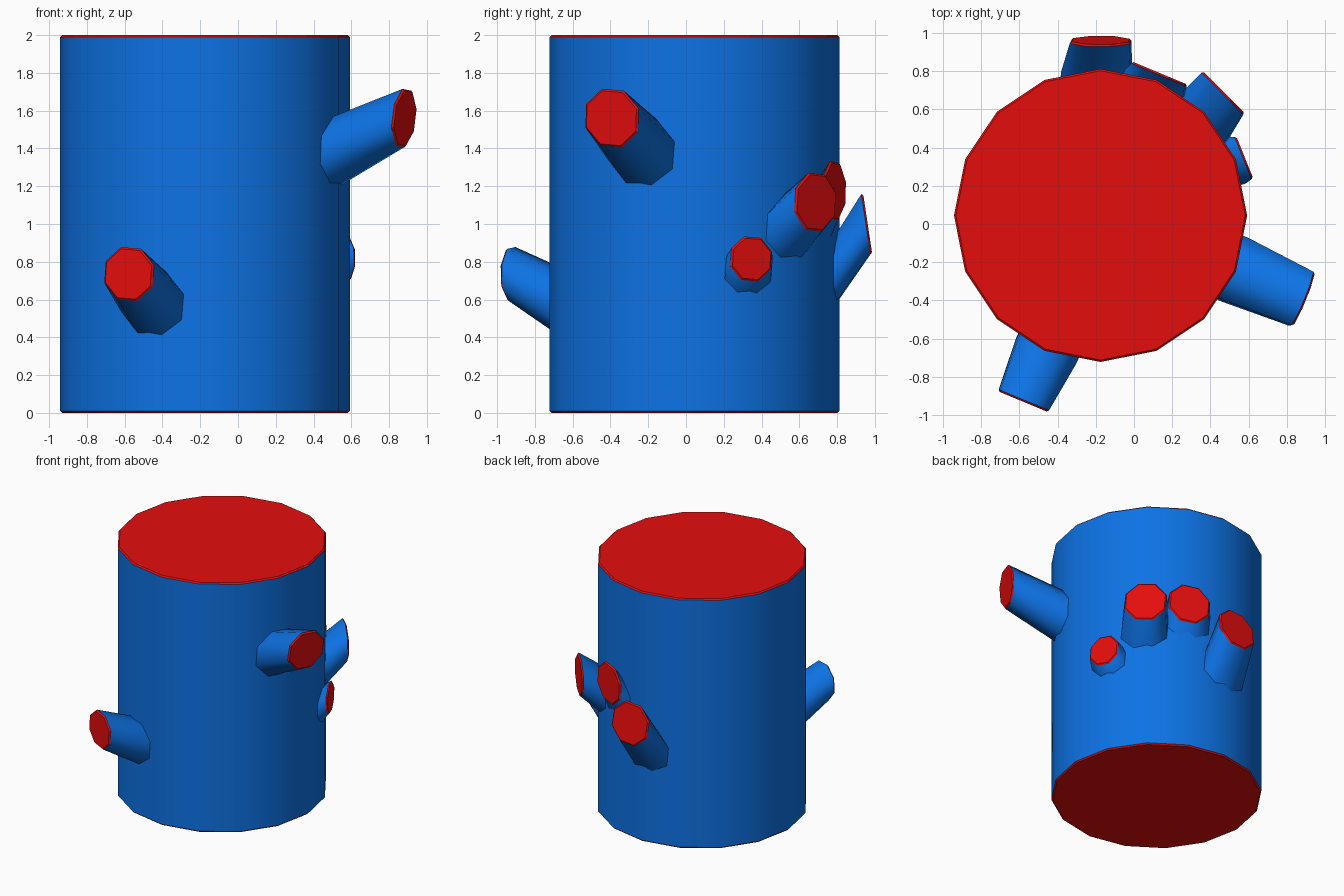
import bpy
import bmesh
import math
from mathutils import Vector

cube = bpy.data.objects.get("Cube")
if cube:
    bpy.data.objects.remove(cube, do_unlink=True)


def material(name, colour):
    mat = bpy.data.materials.new(name)
    mat.use_nodes = True
    mat.diffuse_color = colour
    mat.node_tree.nodes["Principled BSDF"].inputs["Base Color"].default_value = colour
    return mat


BLUE = material("bark blue", (0.004, 0.17, 0.78, 1))
RED = material("cut wood red", (0.78, 0.004, 0.004, 1))


def ring(bm, centre, side, up, radius, count, turn):
    """Add a regular polygon of vertices in the plane of side and up."""
    verts = []
    for i in range(count):
        a = math.tau * (i + turn) / count
        verts.append(bm.verts.new(centre + (side * math.cos(a) + up * math.sin(a)) * radius))
    return verts


def bridge(bm, low, high, slot, smooth):
    for i in range(len(low)):
        j = (i + 1) % len(low)
        face = bm.faces.new((low[i], low[j], high[j], high[i]))
        face.material_index = slot
        face.smooth = smooth


def cap(bm, verts):
    bm.faces.new(verts).material_index = 1


def finish(bm, name):
    bmesh.ops.recalc_face_normals(bm, faces=bm.faces)
    mesh = bpy.data.meshes.new(name)
    bm.to_mesh(mesh)
    bm.free()
    mesh.materials.append(BLUE)
    mesh.materials.append(RED)
    obj = bpy.data.objects.new(name, mesh)
    bpy.context.collection.objects.link(obj)
    return obj


# Trunk: a blue barrel with red cut ends and thin red rims
AXIS = Vector((-0.175, 0.045, 0))
RADIUS, RIM = 0.767, 0.01
X, Y, Z = Vector((1, 0, 0)), Vector((0, 1, 0)), Vector((0, 0, 1))
bm = bmesh.new()
levels = [(0, RADIUS - RIM), (RIM, RADIUS), (2 - RIM, RADIUS), (2, RADIUS - RIM)]
rings = [ring(bm, AXIS + Z * z, X, Y, r, 16, 0) for z, r in levels]
for k in range(3):
    bridge(bm, rings[k], rings[k + 1], 0 if k == 1 else 1, k == 1)
cap(bm, rings[0])
cap(bm, rings[-1])
finish(bm, "trunk")


# Branch stubs: tapered, upward-sheared octagons with a red cut end
def stub(name, base, end, r_base, r_end, tilt=0.0):
    base, end = Vector(base), Vector(end)
    out = end - AXIS
    out.z = 0
    out.normalize()
    side = Z.cross(out)
    up = (Z - out * tilt).normalized()
    normal = side.cross(up)
    # Carry the stub on into the trunk
    run = end - base
    root = base - run * (0.1 / run.dot(out))
    bm = bmesh.new()
    inner = ring(bm, root, side, Z, r_base, 8, 0.4)
    mouth = ring(bm, base, side, Z, r_base, 8, 0.4)
    edge = ring(bm, end - normal * RIM, side, up, r_end, 8, 0.4)
    lip = ring(bm, end, side, up, r_end - RIM, 8, 0.4)
    bridge(bm, inner, mouth, 0, True)
    bridge(bm, mouth, edge, 0, True)
    bridge(bm, edge, lip, 1, False)
    cap(bm, lip)
    bm.faces.new(inner)
    finish(bm, name)


stub("upper_left_stub", (0.53, -0.24, 1.39), (0.885, -0.395, 1.56), 0.19, 0.163, -0.1)
stub("front_stub", (-0.46, -0.665, 0.59), (-0.58, -0.93, 0.735), 0.18, 0.15)
stub("small_left_stub", (0.535, 0.335, 0.775), (0.58, 0.348, 0.815), 0.14, 0.125)
stub("back_left_stub", (0.38, 0.575, 1.0), (0.47, 0.69, 1.115), 0.18, 0.163)
stub("short_back_stub", (0.11, 0.74, 1.09), (0.135, 0.79, 1.175), 0.18, 0.165)
stub("back_stub", (-0.195, 0.8, 0.77), (-0.175, 0.962, 1.0), 0.195, 0.17, 0.15)
